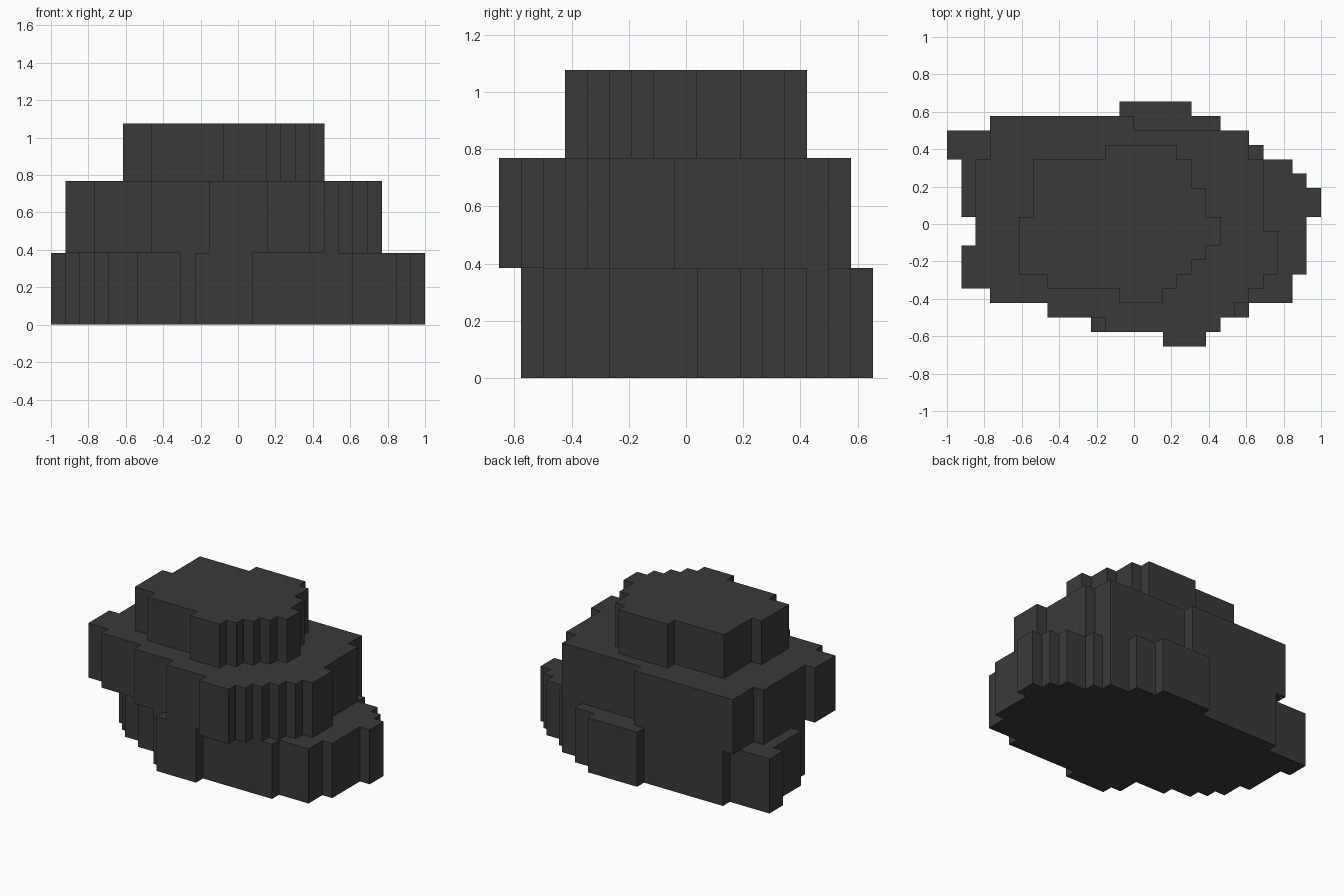
import bpy, bmesh

if "Cube" in bpy.data.objects:
    bpy.data.objects.remove(bpy.data.objects["Cube"])

CELL = 1 / 13  # the model sits on a regular block grid

stone = bpy.data.materials.new("dark_grey")
stone.diffuse_color = (0.042, 0.042, 0.042, 1)
stone.use_nodes = True
stone.node_tree.nodes["Principled BSDF"].inputs["Base Color"].default_value = stone.diffuse_color


def tier(name, y, z0, z1, rows):
    """Extrude a stepped outline; rows are (depth, x_left, x_right), front to back, in cells."""
    left, right = [], []
    for depth, x0, x1 in rows:
        for side, x in ((left, x0), (right, x1)):
            if side and side[-1][0] == x:
                side.pop()
            else:
                side.append((x, y))
            side.append((x, y + depth))
        y += depth
    bm = bmesh.new()
    verts = [bm.verts.new((px * CELL, py * CELL, z0 * CELL)) for px, py in right + left[::-1]]
    base = bm.faces.new(verts)
    top = bmesh.ops.extrude_face_region(bm, geom=[base], use_keep_orig=True)["geom"]
    bmesh.ops.translate(bm, vec=(0, 0, (z1 - z0) * CELL),
                        verts=[v for v in top if isinstance(v, bmesh.types.BMVert)])
    bmesh.ops.recalc_face_normals(bm, faces=bm.faces)
    mesh = bpy.data.meshes.new(name)
    bm.to_mesh(mesh)
    bm.free()
    mesh.materials.append(stone)
    bpy.context.collection.objects.link(bpy.data.objects.new(name, mesh))


# Wide bottom slab
tier("bottom_tier", -7.5, 0, 5, [
    (1, -3, 1), (1, -4, 8), (1, -4, 11), (1, -7, 11), (1, -9, 12), (1, -10, 12),
    (2, -11, 12), (2, -12, 13), (1, -12, 12), (1, -12, 11), (1, -13, 9),
    (1, -13, 8), (1, -9, 6), (1, -1, 4)])

# Middle slab, shifted towards the front
tier("middle_tier", -8.5, 5, 10, [
    (1, 2, 5), (1, -2, 6), (1, -6, 7), (1, -10, 8), (1, -12, 9), (2, -12, 10),
    (1, -11, 10), (5, -11, 9), (2, -10, 8), (1, -10, 0)])

# Small top slab
tier("top_tier", -5.5, 10, 14, [
    (1, -1, 2), (1, -6, 3), (1, -8, 4), (1, -8, 5), (2, -8, 6),
    (2, -7, 5), (2, -7, 4), (1, -2, 3)])
